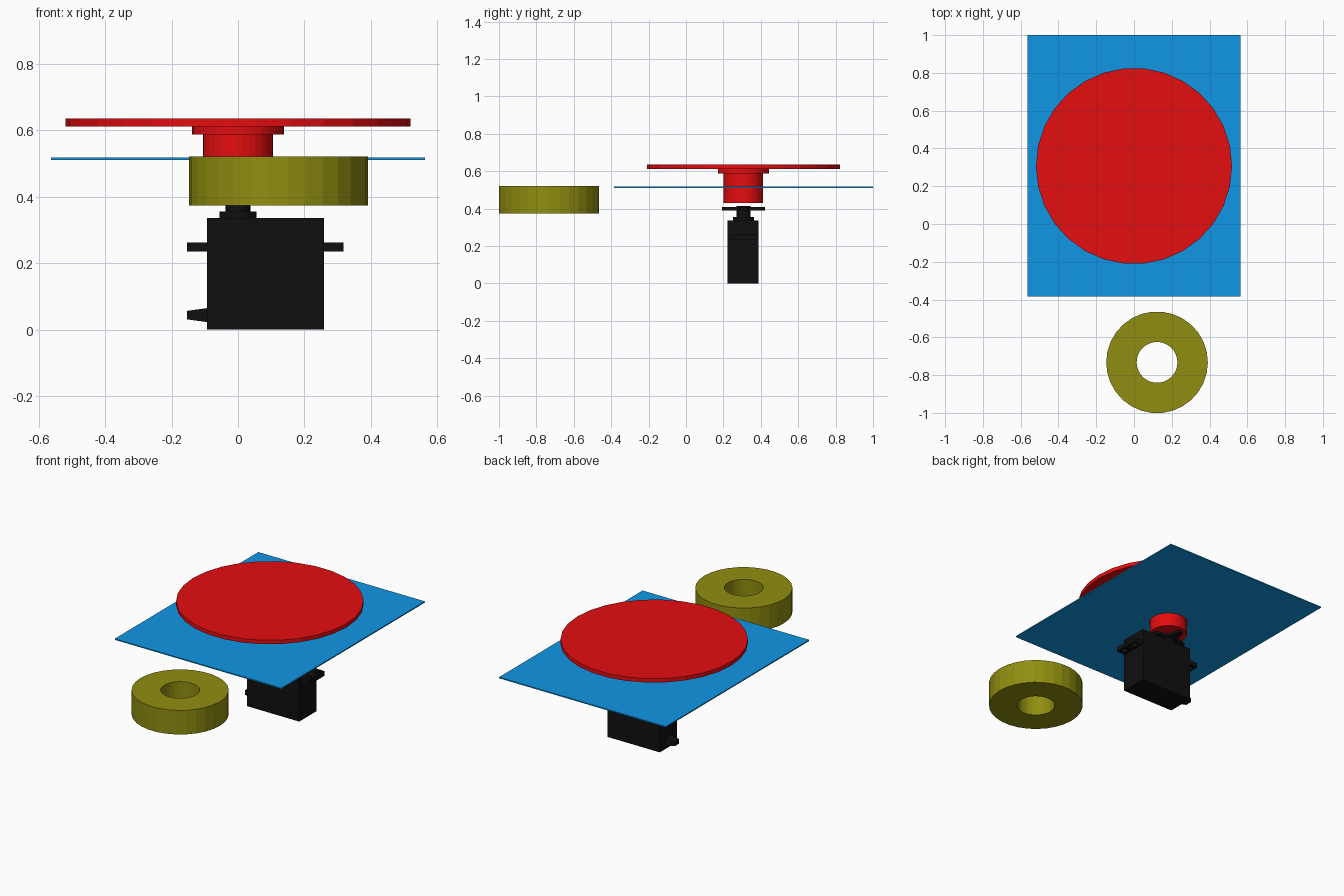
import bpy, bmesh, math
from mathutils import Matrix

if "Cube" in bpy.data.objects:
    bpy.data.objects.remove(bpy.data.objects["Cube"])

CY = 0.307   # y of the turntable axis


def material(name, rgb):
    m = bpy.data.materials.new(name)
    m.diffuse_color = (*rgb, 1)
    m.use_nodes = True
    m.node_tree.nodes["Principled BSDF"].inputs["Base Color"].default_value = m.diffuse_color
    return m


RED = material("red", (0.78, 0.004, 0.005))
BLUE = material("blue", (0.005, 0.31, 0.78))
OLIVE = material("olive", (0.28, 0.27, 0.005))
BLACK = material("black", (0.005, 0.005, 0.005))


def finish(name, bm, mat):
    bmesh.ops.recalc_face_normals(bm, faces=bm.faces)
    me = bpy.data.meshes.new(name)
    bm.to_mesh(me)
    bm.free()
    me.materials.append(mat)
    ob = bpy.data.objects.new(name, me)
    bpy.context.collection.objects.link(ob)
    return ob


def box(name, x0, x1, y0, y1, z0, z1, mat):
    bm = bmesh.new()
    bmesh.ops.create_cube(bm, size=1)
    for v in bm.verts:
        v.co = ((x0 + x1) / 2 + v.co.x * (x1 - x0),
                (y0 + y1) / 2 + v.co.y * (y1 - y0),
                (z0 + z1) / 2 + v.co.z * (z1 - z0))
    return finish(name, bm, mat)


def lathe(name, profile, x, y, mat, n=30, closed=True):
    """Turn an (r, z) profile about a vertical axis; r = 0 ends make caps."""
    bm = bmesh.new()
    rings = []
    for r, z in profile:
        if r == 0:
            rings.append([bm.verts.new((x, y, z))] * n)
        else:
            rings.append([bm.verts.new((x + r * math.cos(math.tau * i / n),
                                        y + r * math.sin(math.tau * i / n), z))
                          for i in range(n)])
    pairs = list(zip(rings, rings[1:]))
    if closed:
        pairs.append((rings[-1], rings[0]))
    for a, b in pairs:
        for i in range(n):
            j = (i + 1) % n
            vs = list(dict.fromkeys((a[i], a[j], b[j], b[i])))
            bm.faces.new(vs)
    return finish(name, bm, mat)


def drill(ob, x, y, z, r):
    cutter = lathe(ob.name + "_cutter",
                   [(0, z - 0.1), (r, z - 0.1), (r, z + 0.1), (0, z + 0.1)],
                   x, y, ob.data.materials[0], closed=False)
    cutter.hide_render = True
    cutter.hide_viewport = True
    mod = ob.modifiers.new("hole", 'BOOLEAN')
    mod.operation = 'DIFFERENCE'
    mod.solver = 'EXACT'
    mod.object = cutter


# Turntable: disc, flange and hub
lathe("turntable", [(0, 0.43), (0.106, 0.43), (0.106, 0.587), (0.138, 0.587),
                    (0.138, 0.612), (0.519, 0.612), (0.519, 0.636), (0, 0.636)],
      0, CY, RED, closed=False)

# Base plate with the hub opening
plate = box("base_plate", -0.563, 0.563, -0.385, 1.0, 0.511, 0.518, BLUE)
drill(plate, 0, CY, 0.515, 0.109)

# Loose collar
lathe("collar", [(0.108, 0.374), (0.269, 0.374), (0.269, 0.521), (0.108, 0.521)],
      0.122, -0.7325, OLIVE)

# Servo body and mounting ears
box("servo_body", -0.094, 0.259, CY - 0.086, CY + 0.08, 0, 0.336, BLACK)
for side, x0, x1, hx in (("left", -0.153, -0.09, -0.128), ("right", 0.255, 0.318, 0.293)):
    ear = box(side + "_ear", x0, x1, CY - 0.08, CY + 0.075, 0.235, 0.263, BLACK)
    for dy in (-0.045, 0.042):
        drill(ear, hx, CY + dy, 0.249, 0.018)

# Tapered cable boot
boot = box("cable_boot", -0.153, -0.09, CY - 0.033, CY + 0.03, 0.022, 0.065, BLACK)
for v in boot.data.vertices:
    if v.co.x < -0.1:
        v.co.z = 0.0435 + (v.co.z - 0.0435) * 0.6
        v.co.y = CY + (v.co.y - CY) * 0.7

# Gear cover, shaft and horn hub
lathe("output_shaft", [(0, 0.33), (0.056, 0.33), (0.056, 0.356), (0.037, 0.356),
                       (0.037, 0.415), (0, 0.415)], 0, CY, BLACK, closed=False)

# Four tapered horn arms with rounded tips
for k in range(4):
    bm = bmesh.new()
    pts = [(0, -0.033), (0.095, -0.02), (0.109, -0.014), (0.115, 0),
           (0.109, 0.014), (0.095, 0.02), (0, 0.033)]
    face = bm.faces.new([bm.verts.new((x, y, 0.391)) for x, y in pts])
    ext = bmesh.ops.extrude_face_region(bm, geom=[face])["geom"]
    top = [g for g in ext if isinstance(g, bmesh.types.BMVert)]
    bmesh.ops.translate(bm, verts=top, vec=(0, 0, 0.018))
    bm.transform(Matrix.Translation((0, CY, 0)) @ Matrix.Rotation(k * math.pi / 2, 4, 'Z'))
    finish("horn_arm_%d" % (k + 1), bm, BLACK)
